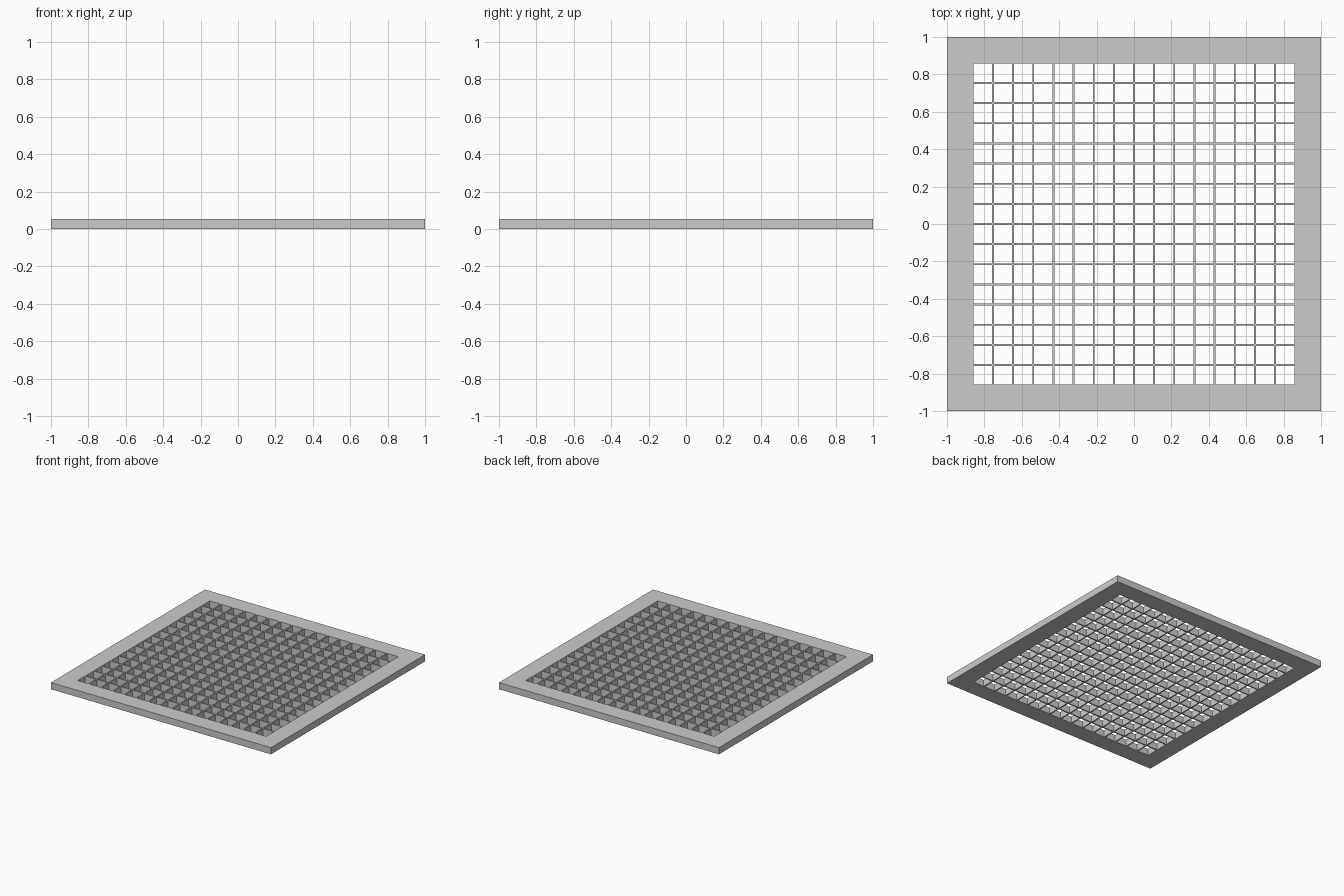
import bpy
import bmesh
from mathutils import Matrix

old = bpy.data.objects.get("Cube")
if old:
    bpy.data.objects.remove(old, do_unlink=True)

HEIGHT = 0.055      # full thickness of the panel
INNER = 0.857       # half width of the opening
CELLS = 16
SLAT = 0.01         # slat thickness
PITCH = (2 * INNER + SLAT) / CELLS

grey = bpy.data.materials.new("light grey metal")
grey.use_nodes = True
colour = (0.6, 0.6, 0.6, 1)
grey.diffuse_color = colour
grey.node_tree.nodes["Principled BSDF"].inputs["Base Color"].default_value = colour


def finish(bm, name):
    bmesh.ops.recalc_face_normals(bm, faces=bm.faces)
    mesh = bpy.data.meshes.new(name)
    bm.to_mesh(mesh)
    bm.free()
    mesh.materials.append(grey)
    obj = bpy.data.objects.new(name, mesh)
    bpy.context.collection.objects.link(obj)


def add_box(bm, x, y, sx, sy):
    place = Matrix.Translation((x, y, HEIGHT / 2)) @ Matrix.Diagonal((sx, sy, HEIGHT, 1))
    bmesh.ops.create_cube(bm, size=1, matrix=place)


# Square border: one rectangular section carried round four corners
section = [(1, 0), (1, HEIGHT), (INNER, HEIGHT), (INNER, 0)]
corners = [(1, 1), (-1, 1), (-1, -1), (1, -1)]
bm = bmesh.new()
rings = [[bm.verts.new((cx * r, cy * r, z)) for r, z in section] for cx, cy in corners]
for i, ring in enumerate(rings):
    following = rings[(i + 1) % 4]
    for j in range(4):
        k = (j + 1) % 4
        bm.faces.new((ring[j], ring[k], following[k], following[j]))
finish(bm, "border_frame")

# Long slats running left to right
lines = [PITCH * (i - CELLS / 2) for i in range(1, CELLS)]
bm = bmesh.new()
for y in lines:
    add_box(bm, 0, y, 2 * INNER, SLAT)
finish(bm, "long_slats")

# Cross slats, in pieces that fit between the long slats
stops = [PITCH * (i - CELLS / 2) for i in range(CELLS + 1)]
bm = bmesh.new()
for x in lines:
    for a, b in zip(stops, stops[1:]):
        add_box(bm, x, (a + b) / 2, SLAT, PITCH - SLAT)
finish(bm, "cross_slats")
